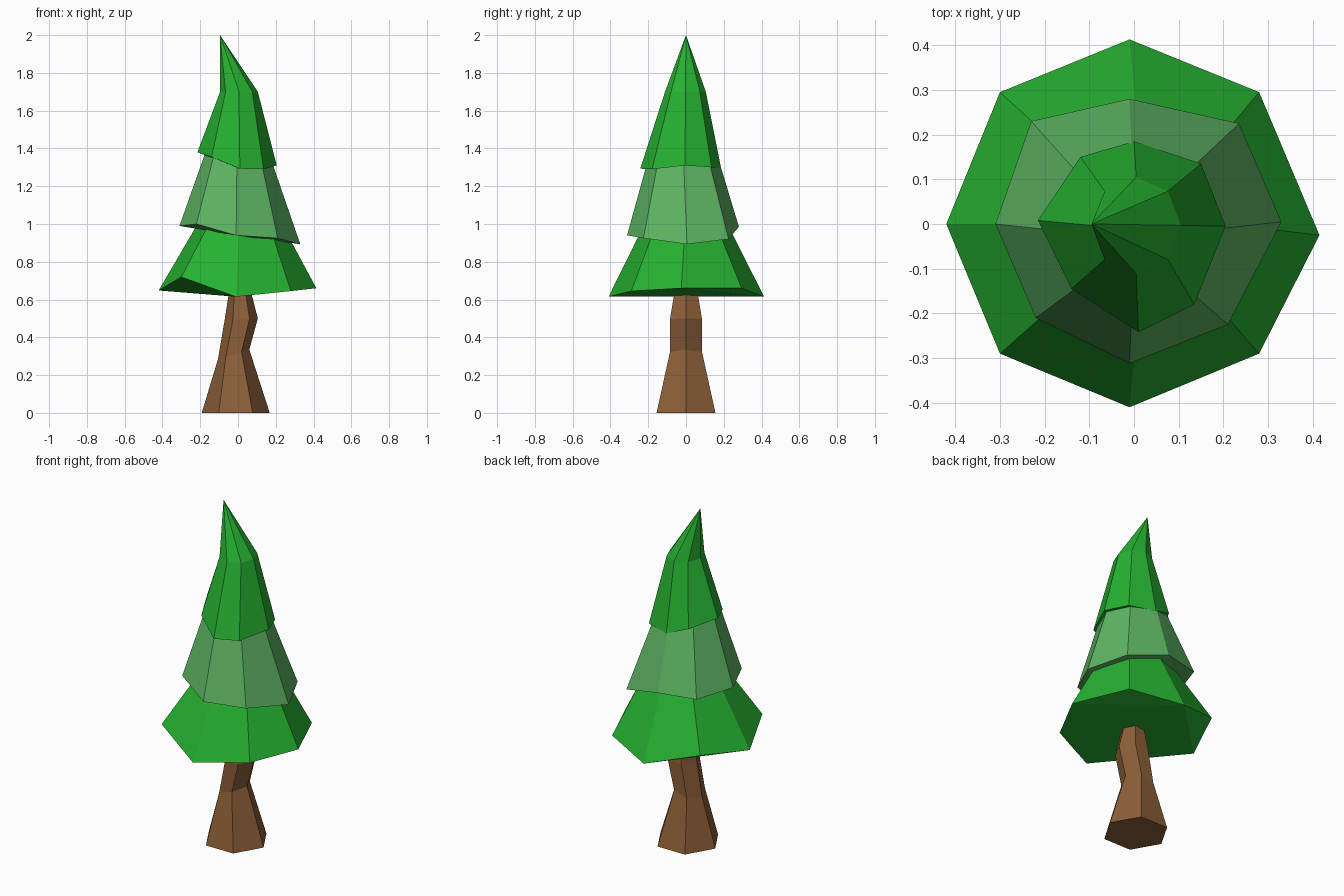
import bpy, bmesh, math

if "Cube" in bpy.data.objects:
    bpy.data.objects.remove(bpy.data.objects["Cube"])


def material(name, rgb):
    m = bpy.data.materials.new(name)
    m.diffuse_color = (*rgb, 1)
    m.use_nodes = True
    m.node_tree.nodes["Principled BSDF"].inputs["Base Color"].default_value = m.diffuse_color
    return m


green = material("leaf green", (0.019, 0.440, 0.030))
pale = material("pale leaf green", (0.112, 0.465, 0.127))
brown = material("bark brown", (0.262, 0.114, 0.040))


def ring(n, cx, cy, z, rx, ry, tilt=0):
    """Regular ring of points, tilted along x if wanted."""
    pts = []
    for i in range(n):
        a = 2 * math.pi * i / n
        pts.append((cx + rx * math.cos(a), cy + ry * math.sin(a), z + tilt * math.cos(a)))
    return pts


def loft(name, rings, mat, apex=None):
    """Skin a stack of rings; close the bottom, and the top flat or to a point."""
    bm = bmesh.new()
    loops = [[bm.verts.new(p) for p in r] for r in rings]
    n = len(loops[0])
    for lo, hi in zip(loops, loops[1:]):
        for i in range(n):
            j = (i + 1) % n
            bm.faces.new((lo[i], lo[j], hi[j], hi[i]))
    base, top = loops[0], loops[-1]
    if n == 8:
        # uneven rim: a middle quad and four folded corners
        bm.faces.new(base[0::2][::-1])
        for i in range(0, n, 2):
            bm.faces.new((base[(i + 2) % n], base[i + 1], base[i]))
    else:
        bm.faces.new(base[::-1])
    if apex:
        tip = bm.verts.new(apex)
        for i in range(n):
            bm.faces.new((top[i], top[(i + 1) % n], tip))
    else:
        bm.faces.new(top)
    me = bpy.data.meshes.new(name)
    bm.to_mesh(me)
    bm.free()
    me.materials.append(mat)
    ob = bpy.data.objects.new(name, me)
    bpy.context.collection.objects.link(ob)
    return ob


# Crooked six-sided trunk
loft("trunk", [
    ring(6, -0.012, 0, 0.00, 0.18, 0.180),
    ring(6, -0.023, 0, 0.31, 0.083, 0.098, 0.025),
    ring(6, 0.017, 0, 0.495, 0.088, 0.098, 0.005),
    ring(6, 0.008, 0, 0.69, 0.048, 0.060),
], brown)

# Rims of the foliage run counter-clockwise from the right-hand corner
lower_rim = [(0.415, -0.025, 0.66), (0.28, 0.295, 0.66), (-0.01, 0.413, 0.615),
             (-0.30, 0.295, 0.695), (-0.42, 0, 0.648), (-0.30, -0.29, 0.72),
             (-0.01, -0.41, 0.615), (0.28, -0.29, 0.645)]
middle_rim = [(0.33, 0.005, 0.893), (0.235, 0.225, 0.92), (-0.01, 0.28, 0.985),
              (-0.23, 0.23, 0.985), (-0.31, 0, 0.99), (-0.22, -0.21, 1.00),
              (-0.01, -0.312, 0.94), (0.21, -0.225, 0.925)]
upper_rim = [(0.205, -0.005, 1.31), (0.15, 0.135, 1.30), (0, 0.185, 1.30),
             (-0.12, 0.15, 1.345), (-0.215, 0.008, 1.38), (-0.14, -0.145, 1.355),
             (0.01, -0.242, 1.293), (0.135, -0.18, 1.29)]

# Three foliage tiers, the last ending in a bent tip
loft("lower_foliage", [lower_rim, ring(8, 0.01, 0, 1.05, 0.195, 0.195)], green)
loft("middle_foliage", [middle_rim, ring(8, -0.005, -0.015, 1.40, 0.16, 0.17)], pale)
loft("upper_foliage", [upper_rim, ring(8, 0.005, -0.003, 1.70, 0.10, 0.108)], green,
     apex=(-0.095, 0, 2.0))
